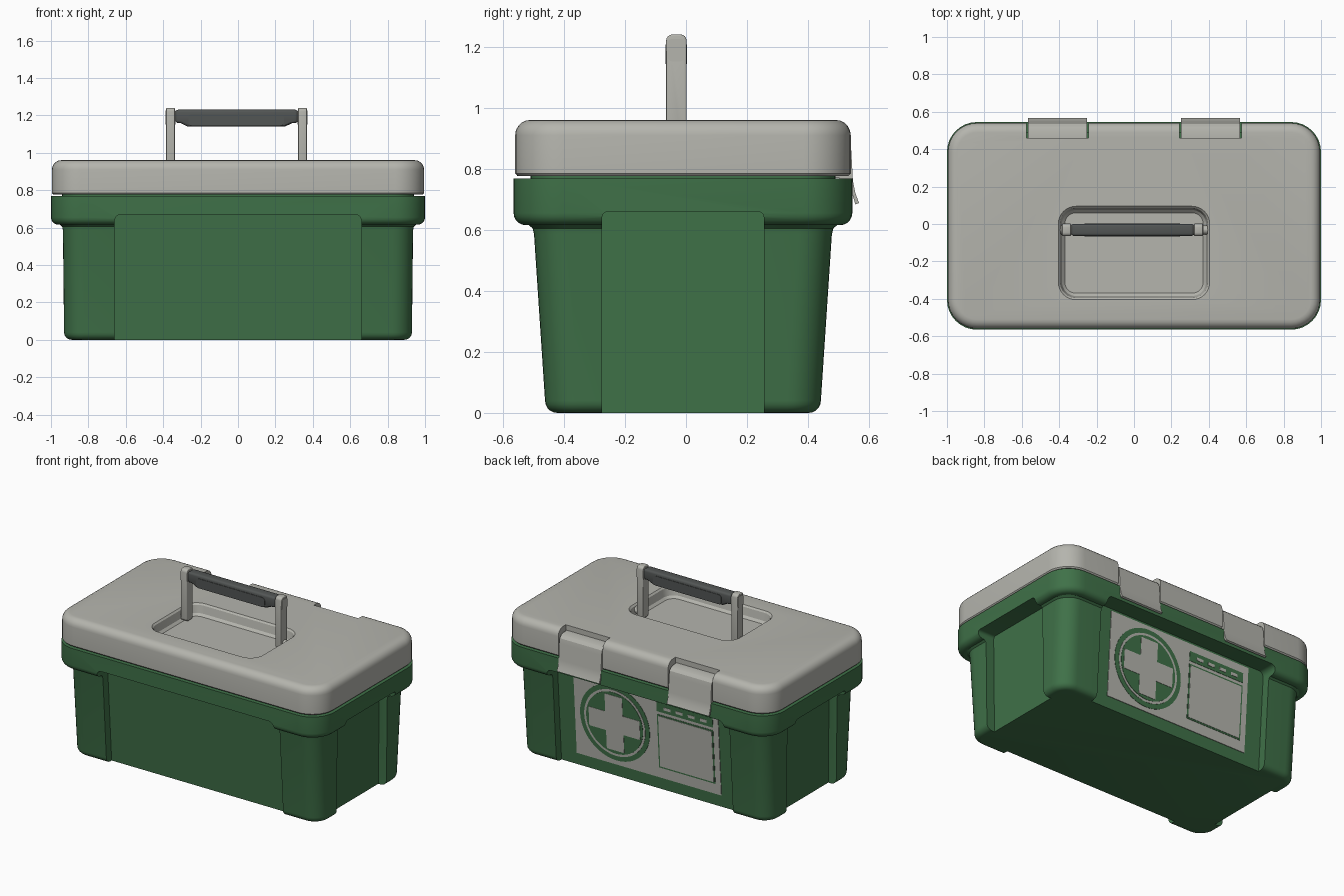
import bpy
import bmesh
from math import sin, cos, pi

if "Cube" in bpy.data.objects:
    bpy.data.objects.remove(bpy.data.objects["Cube"])


def material(name, rgb):
    m = bpy.data.materials.new(name)
    m.use_nodes = True
    m.diffuse_color = (*rgb, 1)
    m.node_tree.nodes["Principled BSDF"].inputs["Base Color"].default_value = (*rgb, 1)
    return m


GREEN = material("case green", (0.05, 0.165, 0.065))
GREY = material("warm light grey", (0.46, 0.46, 0.42))
DARK = material("grip charcoal", (0.085, 0.092, 0.09))
SLOPE = 0.067


def skin(name, rings, mat):
    """Closed solid bridging a list of equal-length rings of points."""
    bm = bmesh.new()
    loops = [[bm.verts.new(p) for p in ring] for ring in rings]
    n = len(loops[0])
    for a, b in zip(loops, loops[1:]):
        for i in range(n):
            j = (i + 1) % n
            bm.faces.new((a[i], a[j], b[j], b[i]))
    bm.faces.new(loops[0])
    bm.faces.new(loops[-1])
    bmesh.ops.recalc_face_normals(bm, faces=bm.faces)
    mesh = bpy.data.meshes.new(name)
    bm.to_mesh(mesh)
    bm.free()
    mesh.materials.append(mat)
    obj = bpy.data.objects.new(name, mesh)
    bpy.context.collection.objects.link(obj)
    return obj


def rounded(x0, x1, y0, y1, r, steps=8):
    """Outline of a rectangle with rounded corners."""
    pts = []
    corners = ((x1 - r, y1 - r), (x0 + r, y1 - r), (x0 + r, y0 + r), (x1 - r, y0 + r))
    for q, (cx, cy) in enumerate(corners):
        for i in range(steps + 1):
            a = (q + i / steps) * pi / 2
            pts.append((cx + r * cos(a), cy + r * sin(a)))
    return pts


def loft(name, sections, mat, cy=-0.01):
    """Stack of rounded rectangles: half width, half depth, corner radius, height."""
    return skin(name, [[(x, y + cy, z) for x, y in rounded(-w, w, -d, d, r)]
                       for w, d, r, z in sections], mat)


def prism(name, outline, start, end, mat):
    return skin(name, [[f(a, b) for a, b in outline] for f in (start, end)], mat)


def activate(obj):
    bpy.ops.object.select_all(action="DESELECT")
    obj.select_set(True)
    bpy.context.view_layer.objects.active = obj


def cut(obj, cutter):
    cutter.hide_render = True
    mod = obj.modifiers.new("cut", "BOOLEAN")
    mod.operation, mod.solver, mod.object = "DIFFERENCE", "EXACT", cutter
    activate(obj)
    bpy.ops.object.modifier_apply(modifier=mod.name)
    bpy.data.objects.remove(cutter)


def bevel(obj, width):
    mod = obj.modifiers.new("bevel", "BEVEL")
    mod.width, mod.segments, mod.limit_method = width, 3, "ANGLE"
    activate(obj)
    bpy.ops.object.modifier_apply(modifier=mod.name)


def fillet(w, d, r, z, size, a0, a1, steps=5):
    """Sections sweeping a convex edge round; w and d are the full size."""
    out = []
    for i in range(steps + 1):
        a = a0 + (a1 - a0) * i / steps
        inset = size * (1 - cos(a))
        out.append((w - inset, d - inset, r - inset, z + size * sin(a)))
    return out


# Case: tapered tub flaring into a thick rim
body = loft("case_body",
            fillet(0.93, 0.452, 0.11, 0.04, 0.04, -pi / 2, 0)
            + [(0.936, 0.488, 0.11, 0.585), (0.94, 0.493, 0.115, 0.605), (0.952, 0.505, 0.12, 0.615)]
            + fillet(1.0, 0.555, 0.16, 0.655, 0.04, -pi / 2, 0)
            + [(1.0, 0.555, 0.16, 0.768)], GREEN)

# Recessed panels on all four sides
for s in (-1, 1):
    cut(body, prism("long_recess", rounded(-0.66, 0.66, -0.2, 0.67, 0.035, 5),
                    lambda a, z: (a, -0.01 + s * (0.395 + SLOPE * z), z),
                    lambda a, z: (a, s * 0.9, z), GREEN))
    cut(body, prism("end_recess", rounded(-0.275, 0.255, -0.2, 0.66, 0.02, 5),
                    lambda a, z: (s * (0.87 + 0.01 * z), a, z),
                    lambda a, z: (s * 1.4, a, z), GREEN))

# Seal between case and lid
seal = loft("lid_seal", [(0.94, 0.5, 0.12, 0.76), (0.94, 0.5, 0.12, 0.785)], GREEN)

# Lid with handle well and clasp notches
lid = loft("lid", [(0.988, 0.543, 0.15, 0.777), (0.995, 0.55, 0.155, 0.785)]
           + fillet(0.995, 0.55, 0.155, 0.91, 0.05, 0, pi / 2), GREY)
cut(lid, loft("handle_well", [(0.37, 0.215, 0.06, 0.885), (0.385, 0.23, 0.075, 0.9),
                              (0.395, 0.24, 0.085, 0.95), (0.41, 0.255, 0.1, 0.965)],
              GREY, cy=-0.155))
for s in (-1, 1):
    cut(lid, prism("clasp_notch", rounded(s * 0.41 - 0.166, s * 0.41 + 0.166, 0.7, 1.1, 0.01, 2),
                   lambda x, z: (x, 0.46, z), lambda x, z: (x, 0.8, z), GREY))

parts = [body, seal, lid]

# Clasps curling over the lid edge with a flared pull tab
clasp_profile = [(0.455, 0.925), (0.495, 0.925), (0.52, 0.917), (0.535, 0.9), (0.541, 0.87),
                 (0.547, 0.76), (0.555, 0.72), (0.567, 0.688), (0.555, 0.683),
                 (0.547, 0.71), (0.535, 0.765), (0.455, 0.775)]
for s, side in ((-1, "right"), (1, "left")):
    parts.append(prism(side + "_clasp", clasp_profile,
                       lambda y, z: (s * 0.41 - 0.158, y, z),
                       lambda y, z: (s * 0.41 + 0.158, y, z), GREY))

# Handle arms, end caps and pivots
for s, side in ((-1, "right"), (1, "left")):
    x = s * 0.353 - 0.008
    arm = prism(side + "_handle_arm", rounded(-0.065, 0.002, 0.89, 1.24, 0.02, 4),
                lambda y, z: (x - 0.023, y, z), lambda y, z: (x + 0.023, y, z), GREY)
    bevel(arm, 0.005)
    cap = prism(side + "_grip_cap", rounded(-0.06, -0.003, 1.152, 1.226, 0.015, 4),
                lambda y, z: (x - 0.026, y, z), lambda y, z: (x + 0.026, y, z), GREY)
    pin = prism(side + "_handle_pivot", rounded(-0.055, -0.008, 0.9, 0.947, 0.0235, 5),
                lambda y, z: (x, y, z), lambda y, z: (s * 0.4, y, z), GREY)
    parts += [arm, cap, pin]

# Grip with a deeper finger section
grip_outline = [(-0.335, 1.23), (-0.335, 1.16), (-0.305, 1.158), (-0.27, 1.14),
                (0.25, 1.14), (0.29, 1.158), (0.32, 1.16), (0.32, 1.23)]
grip = prism("handle_grip", grip_outline, lambda x, z: (x, -0.064, z),
             lambda x, z: (x, 0.001, z), DARK)
bevel(grip, 0.014)
pad = prism("finger_pad", rounded(-0.265, 0.245, 1.144, 1.208, 0.018, 4),
            lambda x, z: (x, -0.067, z), lambda x, z: (x, 0.004, z), DARK)
parts += [grip, pad]


# Label plates lying on the sloped rear panel
def plate(name, outline, layer, mat):
    def at(offset):
        return lambda x, z: (x, 0.385 + SLOPE * z + offset, z)
    top = 0.002 + 0.002 * layer
    parts.append(prism(name, outline, at(top - 0.005), at(top), mat))


def box(x0, x1, z0, z1):
    return [(x0, z0), (x1, z0), (x1, z1), (x0, z1)]


def disc(r, cx=0.24, cz=0.37):
    return [(cx + r * cos(i * pi / 24), cz + r * sin(i * pi / 24)) for i in range(48)]


plate("label_base", box(-0.54, 0.54, 0.08, 0.655), 1, GREY)
plate("emblem_ring", disc(0.26), 2, GREEN)
plate("emblem_gap", disc(0.228), 3, GREY)
plate("emblem_disc", disc(0.212), 4, GREEN)
w, k = 0.065, 0.19
cross = [(w, k), (-w, k), (-w, w), (-k, w), (-k, -w), (-w, -w),
         (-w, -k), (w, -k), (w, -w), (k, -w), (k, w), (w, w)]
plate("emblem_cross", [(0.24 + a, 0.37 + b) for a, b in cross], 5, GREY)
plate("form_header", box(-0.5, -0.08, 0.54, 0.605), 2, GREEN)
for i in range(4):
    c = -0.43 + i * 0.09
    plate("header_mark", box(c - 0.025, c + 0.025, 0.56, 0.58), 3, GREY)
plate("form_border", box(-0.5, -0.08, 0.15, 0.52), 2, GREEN)
plate("form_field", box(-0.49, -0.09, 0.16, 0.51), 3, GREY)

# Soft shading with crisp edges
for obj in parts:
    activate(obj)
    bpy.ops.object.shade_smooth_by_angle(angle=pi / 6)
